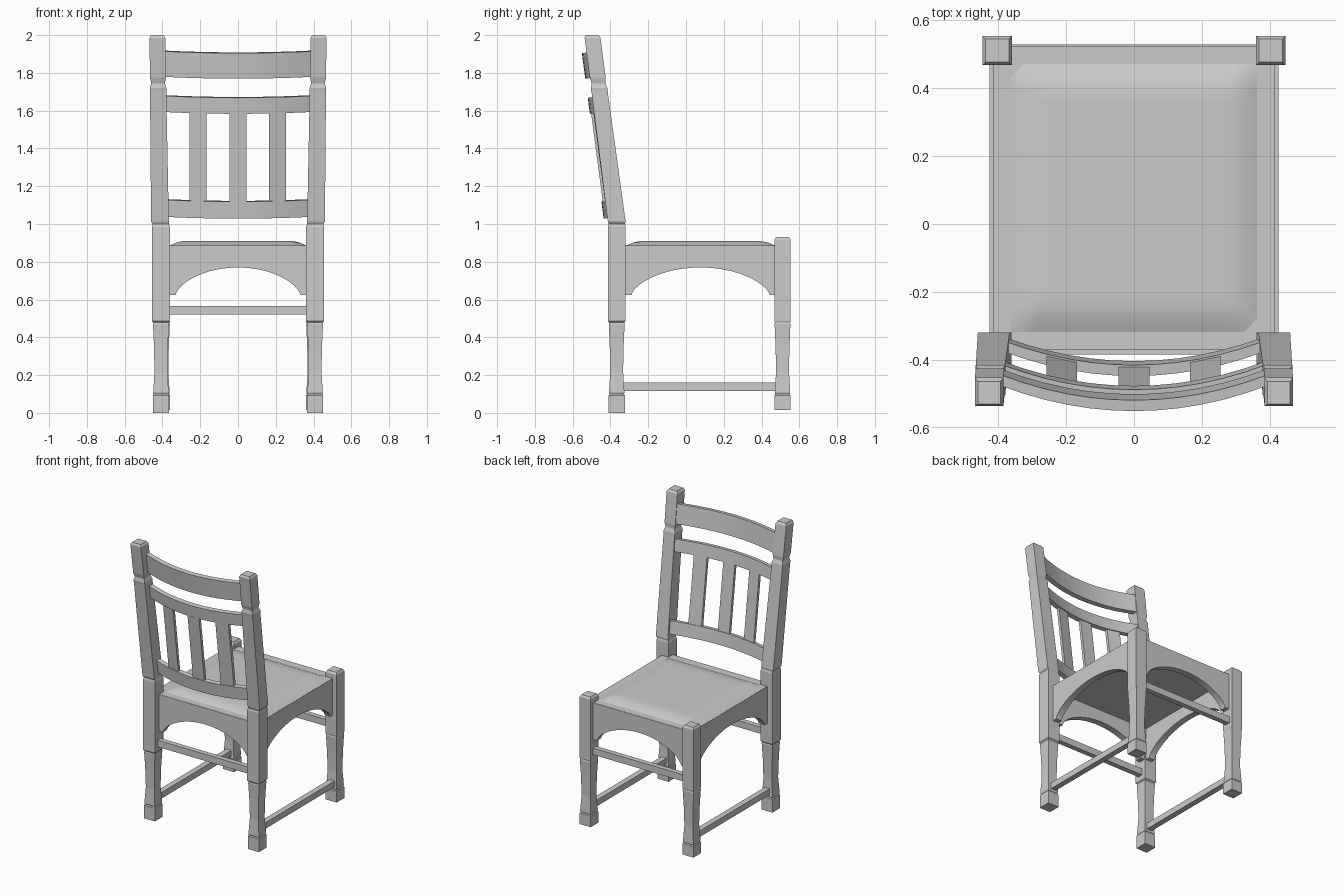
import bpy, bmesh, math
from mathutils import Vector

if "Cube" in bpy.data.objects:
    bpy.data.objects.remove(bpy.data.objects["Cube"], do_unlink=True)

grey = bpy.data.materials.new("plain_grey")
grey.use_nodes = True
COLOUR = (0.6, 0.6, 0.6, 1)
grey.diffuse_color = COLOUR
grey.node_tree.nodes["Principled BSDF"].inputs["Base Color"].default_value = COLOUR

LEAN = math.tan(math.radians(7.5))


def finish(name, bm, smooth=False):
    bmesh.ops.recalc_face_normals(bm, faces=bm.faces)
    mesh = bpy.data.meshes.new(name)
    bm.to_mesh(mesh)
    bm.free()
    obj = bpy.data.objects.new(name, mesh)
    bpy.context.collection.objects.link(obj)
    mesh.materials.append(grey)
    if smooth:
        bpy.ops.object.select_all(action='DESELECT')
        obj.select_set(True)
        bpy.context.view_layer.objects.active = obj
        bpy.ops.object.shade_smooth_by_angle(angle=math.radians(35))
    return obj


def loft(name, rings, smooth=False):
    """Skin a row of four-cornered sections and cap both ends."""
    bm = bmesh.new()
    rows = [[bm.verts.new(p) for p in ring] for ring in rings]
    for a, b in zip(rows, rows[1:]):
        for i in range(4):
            j = (i + 1) % 4
            bm.faces.new((a[i], a[j], b[j], b[i]))
    bm.faces.new(rows[0])
    bm.faces.new(rows[-1])
    return finish(name, bm, smooth)


def square(cx, cy, z, h, tilt=0.0):
    return [(cx + sx * h, cy + sy * h, z + sy * h * tilt)
            for sx, sy in ((-1, -1), (1, -1), (1, 1), (-1, 1))]


def bar(name, x0, x1, y0, y1, z0, z1):
    return loft(name, [[(x0, y0, z), (x1, y0, z), (x1, y1, z), (x0, y1, z)]
                       for z in (z0, z1)])


# Height and half width of the turned-in lower leg, shared by all legs
LEG = [(0, .043), (.093, .043), (.1, .038), (.107, .041), (.22, .034),
       (.36, .037), (.47, .042), (.478, .04), (.486, .047)]
# Leaning upper post
POST = [(1.012, .047), (1.7, .043), (1.72, .044), (1.745, .036),
        (1.775, .042), (1.985, .042)]


def back_y(z):
    return -.365 - max(0, z - 1) * LEAN


for side, s in (("left", 1), ("right", -1)):
    # Back leg and post
    rings = [square(s * .408, -.367, z, h) for z, h in LEG]
    rings += [square(s * .408, -.366, .985, .047), square(s * .409, -.366, 1, .043)]
    rings += [square(s * (.413 + .014 * (z - 1)), back_y(z), z, h) for z, h in POST]
    rings.append(square(s * .427, back_y(2), 2, .033))
    loft("back_leg_" + side, rings)
    # Front leg
    rings = [square(s * .403, .511, z + .015 * (z == 0), h) for z, h in LEG[:-1]]
    rings += [square(s * .403, .511, z, h) for z, h in ((.486, .043), (.918, .043), (.932, .034))]
    loft("front_leg_" + side, rings)
    # Low side stretcher
    bar("side_stretcher_" + side, s * .385, s * .425, -.34, .49, .117, .16)

for name, y in (("back", -.367), ("front", .511)):
    bar(name + "_stretcher", -.385, .385, y - .018, y + .018, .52, .567)


def apron(name, half, place):
    """Board with an arched lower edge; place(u, depth, z) gives a point."""
    arch, steps = half - .035, 20
    us = [-half] + [-arch * math.cos(math.pi * i / steps) for i in range(steps + 1)] + [half]
    rings = []
    for u in us:
        low = .625 + .145 * max(0, 1 - (abs(u) / arch) ** 2) ** .65
        rings.append([place(u, 0, low), place(u, 0, .885),
                      place(u, .045, .885), place(u, .045, low)])
    loft(name, rings, True)


apron("back_apron", .365, lambda u, d, z: (u, -.37 + d, z))
apron("front_apron", .365, lambda u, d, z: (u, .525 - d, z))
apron("left_apron", .40, lambda u, d, z: (.415 - d, .077 + u, z))
apron("right_apron", .40, lambda u, d, z: (-.415 + d, .077 + u, z))

# Seat board and softly raised cushion
bar("seat_board", -.412, .412, -.367, .522, .855, .886)
bm = bmesh.new()
N = 20
bmesh.ops.create_grid(bm, x_segments=N, y_segments=N, size=1)
for v in bm.verts:
    edge = min(1 - abs(v.co.x), 1 - abs(v.co.y))
    t = min(1, edge / .25)
    v.co = Vector((v.co.x * .362, .077 + v.co.y * .395, .886 + .025 * t * (2 - t)))
finish("seat_cushion", bm, True)


# Back rails bow rearward and lean with the posts
def bow(x):
    return .02 - .07 * (1 - (x / .38) ** 2)


def lean_point(x, depth, z):
    off = bow(x) + depth
    return (x, back_y(z) + off, z + off * LEAN)


def rail(name, z0, z1, half):
    rings = []
    for i in range(13):
        x = half * (i / 6 - 1)
        rings.append([lean_point(x, d, z) for d, z in
                      ((-.016, z0), (.016, z0), (.016, z1), (-.016, z1))])
    loft(name, rings, True)


rail("top_rail", 1.778, 1.913, .392)
rail("middle_rail", 1.592, 1.677, .39)
rail("lower_rail", 1.037, 1.127, .38)

for name, cx in (("right", -.213), ("middle", 0), ("left", .21)):
    loft(name + "_slat", [[lean_point(cx + dx * .045, d, z) for dx, d in
                           ((-1, -.01), (1, -.01), (1, .01), (-1, .01))]
                          for z in (1.11, 1.61)])
